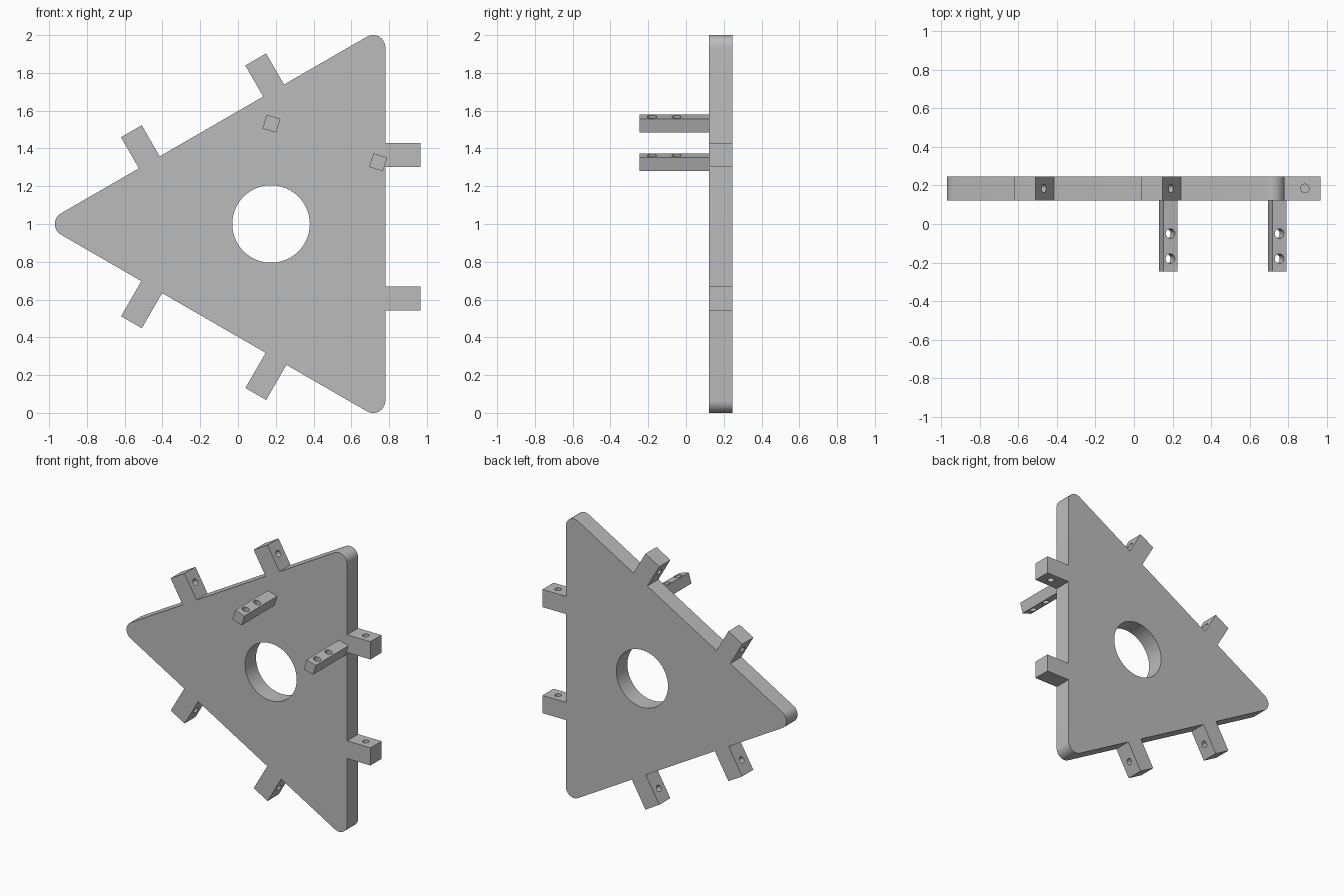
import bpy
import bmesh
import math
from mathutils import Matrix, Vector

cube = bpy.data.objects.get("Cube")
if cube:
    bpy.data.objects.remove(cube)

GREY = (0.5, 0.5, 0.5, 1)
grey = bpy.data.materials.new("plain grey")
grey.use_nodes = True
grey.diffuse_color = GREY
grey.node_tree.nodes["Principled BSDF"].inputs["Base Color"].default_value = GREY

FRONT, BACK = 0.122, 0.247          # plate faces in y
MID = (FRONT + BACK) / 2
CENTRE = Vector((0.175, 0, 1))      # middle of the triangle
EDGE = 0.605                        # centre to straight edge
CORNER = 0.065                      # corner radius


def make_object(name, bm):
    bmesh.ops.recalc_face_normals(bm, faces=bm.faces)
    mesh = bpy.data.meshes.new(name)
    bm.to_mesh(mesh)
    bm.free()
    mesh.materials.append(grey)
    obj = bpy.data.objects.new(name, mesh)
    bpy.context.collection.objects.link(obj)
    return obj


def turn(angle):
    """Turn in the xz plane, from +x towards +z."""
    return Matrix.Rotation(-angle, 4, "Y")


def box(name, size, matrix):
    bm = bmesh.new()
    bmesh.ops.create_cube(bm, size=1, matrix=matrix @ Matrix.Diagonal((*size, 1)))
    return make_object(name, bm)


def drill(obj, radius, depth, matrix, segments=32):
    """Cut a round hole along the local z axis of the matrix."""
    bm = bmesh.new()
    bmesh.ops.create_cone(bm, cap_ends=True, segments=segments, radius1=radius,
                          radius2=radius, depth=depth, matrix=matrix)
    cutter = make_object("hole_cutter", bm)
    mod = obj.modifiers.new("hole", "BOOLEAN")
    mod.operation = "DIFFERENCE"
    mod.solver = "EXACT"
    mod.object = cutter
    bpy.context.view_layer.objects.active = obj
    bpy.ops.object.modifier_apply(modifier=mod.name)
    bpy.data.objects.remove(cutter)


def finish(obj):
    bpy.ops.object.select_all(action="DESELECT")
    obj.select_set(True)
    bpy.context.view_layer.objects.active = obj
    bpy.ops.object.shade_smooth_by_angle(angle=math.radians(30))


# Triangular plate with rounded corners and a central hole
bm = bmesh.new()
steps = 14
outline = []
for corner in (60, 180, 300):
    out = math.radians(corner)
    hub = CENTRE + turn(out) @ Vector((2 * (EDGE - CORNER), 0, 0))
    for i in range(steps + 1):
        a = out + math.radians(-60 + 120 * i / steps)
        p = hub + turn(a) @ Vector((CORNER, 0, 0))
        outline.append(bm.verts.new((p.x, FRONT, p.z)))
face = bm.faces.new(outline)
side = bmesh.ops.extrude_face_region(bm, geom=[face])
moved = [v for v in side["geom"] if isinstance(v, bmesh.types.BMVert)]
bmesh.ops.translate(bm, verts=moved, vec=(0, BACK - FRONT, 0))
plate = make_object("triangle_plate", bm)
drill(plate, 0.205, 1, Matrix.Translation(CENTRE) @ Matrix.Rotation(math.pi / 2, 4, "X"), 96)
finish(plate)

# Drilled tabs: edge name, edge direction, reach, hole distance, places along the edge
edges = [
    ("right", 0, 0.79, 0.71, (0.365, -0.395)),
    ("upper", 120, 0.795, 0.71, (0.395, -0.365)),
    ("lower", 240, 0.82, 0.725, (0.38, -0.38)),
]
WIDTH = 0.127
for edge, angle, reach, hole, places in edges:
    frame = Matrix.Translation(CENTRE) @ turn(math.radians(angle))
    for n, along in enumerate(places):
        middle = Matrix.Translation(((EDGE + reach) / 2, MID, along))
        tab = box(f"{edge}_tab_{n + 1}", (reach - EDGE, BACK - FRONT, WIDTH), frame @ middle)
        # The low tab on the upright edge has a blind hole from above
        lift = 0.05 if edge == "right" and n == 1 else 0
        drill(tab, 0.022, 0.2, frame @ Matrix.Translation((hole, MID, along + lift * 1.8)))
        finish(tab)

# Square pegs standing out from the front, each with two cross holes
TIP = -0.247
ROOT = FRONT + 0.002
for name, x, z in (("upper_peg", 0.177, 1.531), ("side_peg", 0.742, 1.327)):
    frame = Matrix.Translation((x, 0, z)) @ turn(math.radians(-17))
    peg = box(name, (0.076, ROOT - TIP, 0.076), frame @ Matrix.Translation((0, (TIP + ROOT) / 2, 0)))
    for y in (-0.05, -0.18):
        drill(peg, 0.025, 0.2, frame @ Matrix.Translation((0, y, 0)))
    finish(peg)
